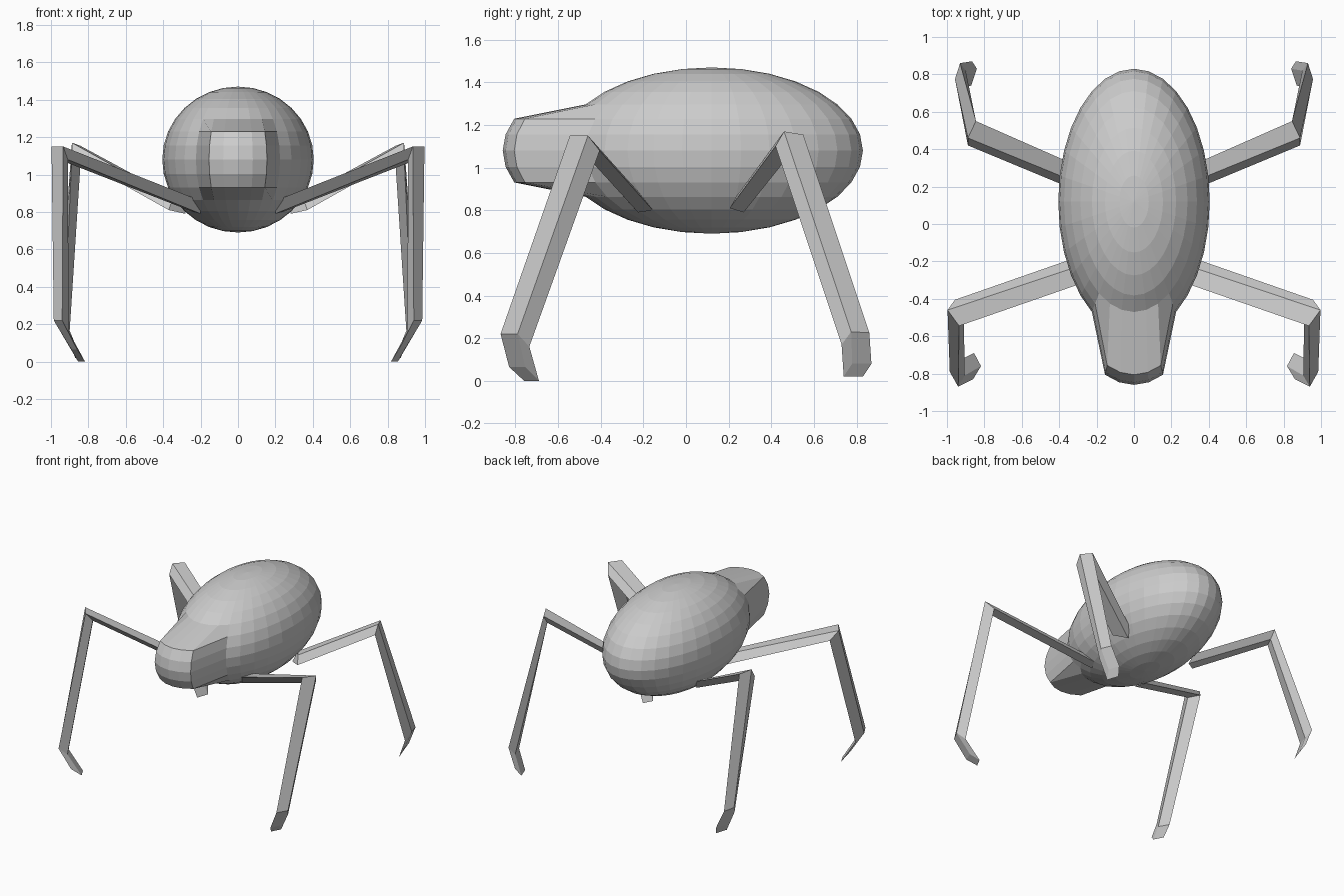
import bpy, bmesh, math

if "Cube" in bpy.data.objects:
    bpy.data.objects.remove(bpy.data.objects["Cube"])

grey = bpy.data.materials.new("grey")
grey.diffuse_color = (0.6, 0.6, 0.6, 1)
grey.use_nodes = True
grey.node_tree.nodes["Principled BSDF"].inputs["Base Color"].default_value = grey.diffuse_color


def finish(bm, name):
    bmesh.ops.recalc_face_normals(bm, faces=bm.faces)
    mesh = bpy.data.meshes.new(name)
    bm.to_mesh(mesh)
    bm.free()
    mesh.materials.append(grey)
    obj = bpy.data.objects.new(name, mesh)
    bpy.context.collection.objects.link(obj)
    return obj


# Body: stretched sphere whose front patch is pulled forward into a head
SEG, RINGS = 32, 16
RX, RY, RZ, CY, CZ = 0.405, 0.71, 0.39, 0.12, 1.08
HEAD = 0.27
bm = bmesh.new()
bmesh.ops.create_uvsphere(bm, u_segments=SEG, v_segments=RINGS, radius=1)
step = math.radians(11.25)
for v in bm.verts:
    x, y, z = v.co
    around = abs(math.atan2(x, -y))
    up = abs(math.asin(max(-1, min(1, z))))
    in_patch = around < 2.5 * step and up < 2.5 * step
    v.co = (x * RX, y * RY + CY - (HEAD if in_patch else 0), z * RZ + CZ)
finish(bm, "body_and_head")


# Legs: four-sided tubes through hip, knee, ankle and toe
def leg(name, loops, side):
    bm = bmesh.new()
    rows = [[bm.verts.new((side * x, y, z)) for x, y, z in loop] for loop in loops]
    for a, b in zip(rows, rows[1:]):
        for i in range(4):
            j = (i + 1) % 4
            bm.faces.new((a[i], a[j], b[j], b[i]))
    bm.faces.new(rows[0])
    bm.faces.new(rows[-1])
    finish(bm, name)


front = [
    [(0.20, -0.29, 0.86), (0.22, -0.20, 0.86), (0.24, -0.155, 0.80), (0.20, -0.225, 0.79)],
    [(0.935, -0.545, 1.15), (0.997, -0.46, 1.15), (0.957, -0.405, 1.08), (0.91, -0.49, 1.08)],
    [(0.94, -0.87, 0.22), (0.985, -0.79, 0.22), (0.947, -0.735, 0.16), (0.905, -0.81, 0.16)],
    [(0.86, -0.83, 0.065), (0.89, -0.755, 0.065), (0.855, -0.69, 0.0), (0.818, -0.76, 0.0)],
]
hind = [
    [(0.35, 0.24, 0.87), (0.30, 0.31, 0.86), (0.28, 0.27, 0.79), (0.37, 0.205, 0.81)],
    [(0.888, 0.46, 1.17), (0.845, 0.55, 1.155), (0.84, 0.51, 1.09), (0.888, 0.42, 1.10)],
    [(0.957, 0.775, 0.23), (0.93, 0.86, 0.225), (0.90, 0.82, 0.165), (0.93, 0.73, 0.17)],
    [(0.89, 0.78, 0.08), (0.866, 0.87, 0.08), (0.84, 0.83, 0.02), (0.87, 0.74, 0.02)],
]
for label, side in (("right", 1), ("left", -1)):
    leg("front_leg_" + label, front, side)
    leg("hind_leg_" + label, hind, side)
